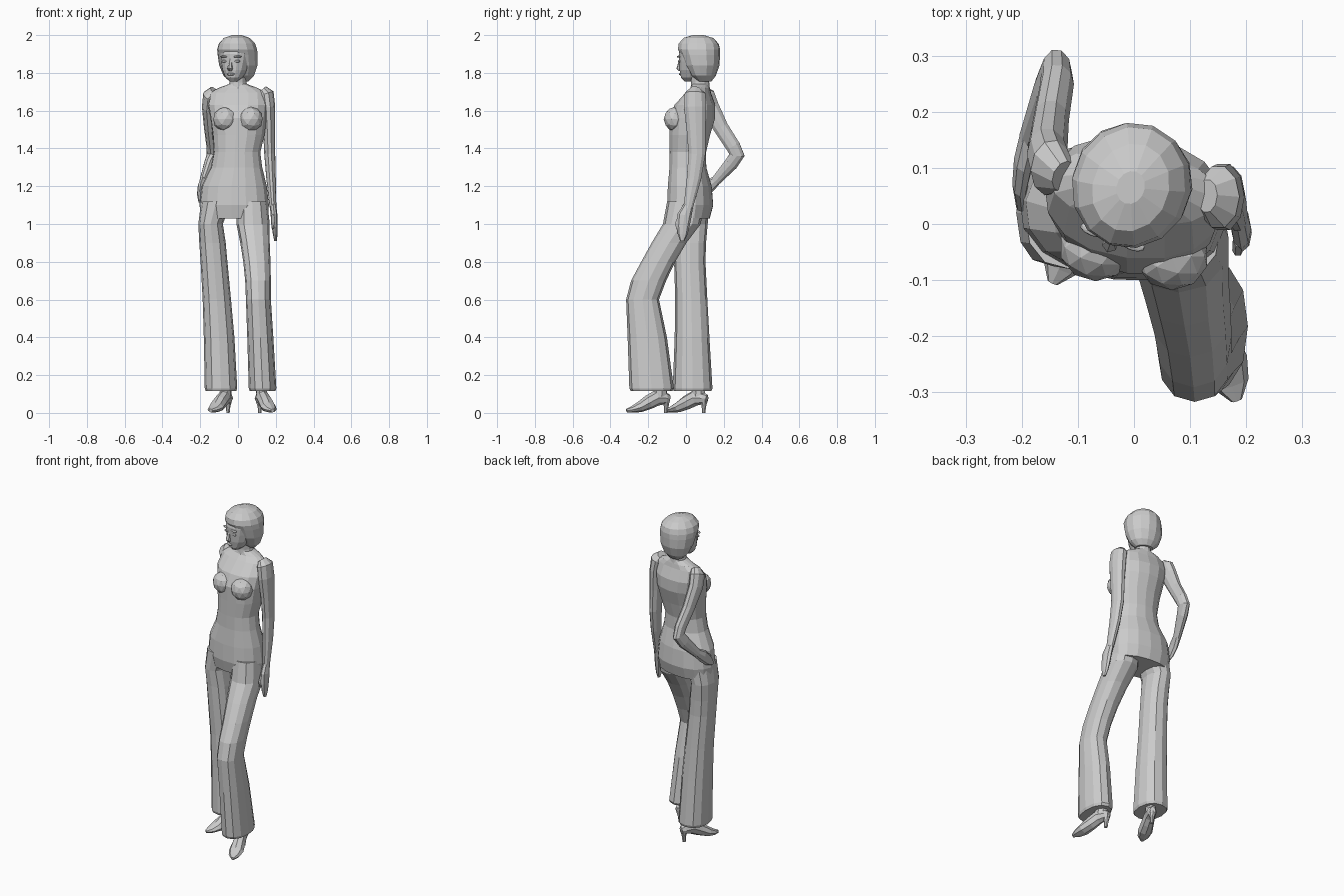
import bpy, bmesh, math
from mathutils import Vector, Matrix


def skin(name, loops, place=None):
    """Join equal-sized vertex loops with quads and cap both ends."""
    bm = bmesh.new()
    rows = [[bm.verts.new(p) for p in loop] for loop in loops]
    n = len(rows[0])
    for a, b in zip(rows, rows[1:]):
        for i in range(n):
            j = (i + 1) % n
            bm.faces.new((a[i], a[j], b[j], b[i]))
    bm.faces.new(rows[0])
    bm.faces.new(rows[-1])
    bmesh.ops.recalc_face_normals(bm, faces=bm.faces)
    me = bpy.data.meshes.new(name)
    bm.to_mesh(me)
    bm.free()
    ob = bpy.data.objects.new(name, me)
    bpy.context.collection.objects.link(ob)
    if place:
        ob.matrix_world = place
    return ob


def oval(n, power):
    """Unit superellipse, first point facing the front."""
    pts = []
    for i in range(n):
        a = 2 * math.pi * i / n - math.pi / 2
        c, s = math.cos(a), math.sin(a)
        pts.append((math.copysign(abs(c) ** (2 / power), c),
                    math.copysign(abs(s) ** (2 / power), s)))
    return pts


def stack(name, rings, n=12, power=2.0, yaw=0.0, place=None):
    """Loft of level rings: (x, y, z, half width, half depth)."""
    loops = []
    for x, y, z, rx, ry in rings:
        rot = Matrix.Rotation(math.radians(yaw), 3, 'Z')
        loops.append([Vector((x, y, z)) + rot @ Vector((u * rx, v * ry, 0))
                      for u, v in oval(n, power)])
    return skin(name, loops, place)


def tube(name, path, ref, n=8, place=None):
    """Loft along a bent path: (x, y, z, half width, half height)."""
    c = [Vector(p[:3]) for p in path]
    loops = []
    for i, p in enumerate(path):
        t = (c[min(i + 1, len(c) - 1)] - c[max(i - 1, 0)]).normalized()
        side = t.cross(Vector(ref)).normalized()
        up = side.cross(t)
        loops.append([c[i] + side * u * p[3] + up * v * p[4] for u, v in oval(n, 2)])
    return skin(name, loops, place)


def blob(name, loc, size, place=None):
    bm = bmesh.new()
    bmesh.ops.create_icosphere(bm, subdivisions=2, radius=1)
    bmesh.ops.transform(bm, matrix=Matrix.Translation(loc) @ Matrix.Diagonal((*size, 1)), verts=bm.verts)
    me = bpy.data.meshes.new(name)
    bm.to_mesh(me)
    bm.free()
    ob = bpy.data.objects.new(name, me)
    bpy.context.collection.objects.link(ob)
    if place:
        ob.matrix_world = place


# Torso, hips to collar
stack("torso", [
    (-.02, .02, 1.03, .178, .105), (-.02, .022, 1.1, .185, .122), (-.02, .02, 1.2, .174, .116),
    (-.008, .01, 1.3, .137, .098), (-.005, .01, 1.38, .124, .097), (.003, .02, 1.47, .138, .108),
    (.003, .033, 1.56, .15, .122), (0, .047, 1.63, .16, .108), (0, .065, 1.695, .15, .065),
    (0, .075, 1.72, .105, .05), (0, .075, 1.74, .05, .045)], n=16, power=2.2, yaw=-7)
for s, side in ((-1, "right"), (1, "left")):
    blob(side + "_bust", (s * .068, -.05 - s * .008, 1.555), (.065, .06, .065))
stack("neck", [(0, .075, 1.7, .055, .052), (0, .075, 1.75, .045, .048), (0, .07, 1.83, .045, .05)])

# Flared trouser legs: one straight, one stepping forward
stack("right_trouser_leg", [
    (-.115, .02, 1.12, .08, .1), (-.145, .02, 1.0, .065, .095), (-.135, .02, .9, .07, .086),
    (-.127, .02, .8, .071, .083), (-.112, .028, .6, .075, .085), (-.1, .032, .4, .081, .092),
    (-.09, .035, .13, .086, .105), (-.09, .035, .115, .08, .099)], n=12, power=2.3)
stack("left_trouser_leg", [
    (.075, .0, 1.12, .08, .1), (.08, -.022, 1.0, .088, .1), (.09, -.09, .9, .078, .092),
    (.1, -.147, .8, .072, .09), (.106, -.198, .7, .068, .093), (.108, -.23, .6, .066, .087),
    (.118, -.205, .4, .069, .104), (.13, -.182, .13, .073, .118), (.13, -.182, .115, .067, .11)],
    n=12, power=2.3)

# High-heeled shoes, modelled with the heel at the origin and the toe towards -y
for side, hx, hy, yaw in (("right", -.052, .095, -25), ("left", .115, -.105, 18)):
    at = Matrix.Translation((hx, hy, 0)) @ Matrix.Rotation(math.radians(yaw), 4, 'Z')
    tube(side + "_shoe", [(0, .018, .075, .016, .022), (0, 0, .077, .028, .03), (0, -.05, .08, .033, .042),
                          (0, -.1, .055, .037, .038), (0, -.15, .03, .042, .028),
                          (0, -.19, .018, .032, .017), (0, -.22, .012, .01, .01)], (0, 0, 1), place=at)
    stack(side + "_heel", [(0, -.002, 0, .009, .01), (0, 0, .035, .012, .013), (0, 0, .07, .024, .022)],
          n=8, place=at)
    stack(side + "_ankle", [(0, -.035, .08, .03, .04), (0, -.03, .17, .03, .035)], n=8, place=at)

# Left arm hanging straight, with hand and thumb
X = (1, 0, 0)
tube("left_arm", [
    (.13, .05, 1.712, .03, .025), (.15, .048, 1.69, .057, .04), (.16, .048, 1.62, .062, .037),
    (.165, .053, 1.5, .052, .032), (.168, .058, 1.37, .047, .029), (.175, .042, 1.24, .04, .025),
    (.185, .012, 1.09, .026, .018)], X, n=10)
tube("left_hand", [
    (.185, .014, 1.1, .025, .017), (.191, -.008, 1.045, .038, .018), (.194, -.015, .99, .034, .016),
    (.197, -.018, .945, .026, .012), (.199, -.02, .91, .011, .007)], X)
tube("left_thumb", [(.187, -.03, 1.05, .012, .011), (.185, -.047, 1.005, .011, .01),
                    (.185, -.048, .975, .006, .006)], X, n=6)

# Right arm bent back, hand resting on the hip
tube("right_arm", [
    (-.125, .085, 1.705, .03, .027), (-.148, .1, 1.68, .055, .038), (-.155, .125, 1.62, .052, .036),
    (-.148, .185, 1.51, .042, .032), (-.137, .25, 1.41, .04, .03), (-.138, .27, 1.365, .042, .028),
    (-.152, .24, 1.32, .038, .028), (-.185, .155, 1.225, .026, .02)], X, n=10)
tube("right_hand", [(-.183, .16, 1.23, .026, .02), (-.196, .115, 1.195, .036, .018),
                    (-.203, .07, 1.155, .032, .014), (-.2, .03, 1.12, .012, .01)], X)

# Head, turned slightly to its right
at = Matrix.Translation((-.006, .065, 0)) @ Matrix.Rotation(math.radians(-20), 4, 'Z')
stack("face", [
    (0, -.055, 1.755, .02, .022), (0, -.045, 1.775, .045, .05), (0, -.028, 1.815, .067, .074),
    (0, -.02, 1.86, .078, .084), (0, -.01, 1.9, .085, .096), (0, -.005, 1.94, .08, .09)],
    n=14, place=at)
stack("hair", [
    (0, .035, 1.755, .05, .035), (0, .03, 1.785, .083, .062), (0, .022, 1.84, .103, .09),
    (0, .012, 1.895, .107, .104), (0, .004, 1.925, .106, .113), (0, .002, 1.955, .096, .108),
    (0, .0, 1.985, .068, .08), (0, .0, 2.0, .025, .03)], n=14, place=at)
stack("nose", [(0, -.098, 1.81, .01, .012), (0, -.105, 1.822, .015, .018), (0, -.095, 1.875, .006, .012)],
      n=6, place=at)
blob("lips", (0, -.096, 1.793), (.022, .01, .008), at)
for s, side in ((-1, "right"), (1, "left")):
    blob(side + "_eye", (s * .035, -.092, 1.862), (.017, .009, .008), at)
    blob(side + "_brow", (s * .037, -.094, 1.886), (.024, .011, .006), at)
